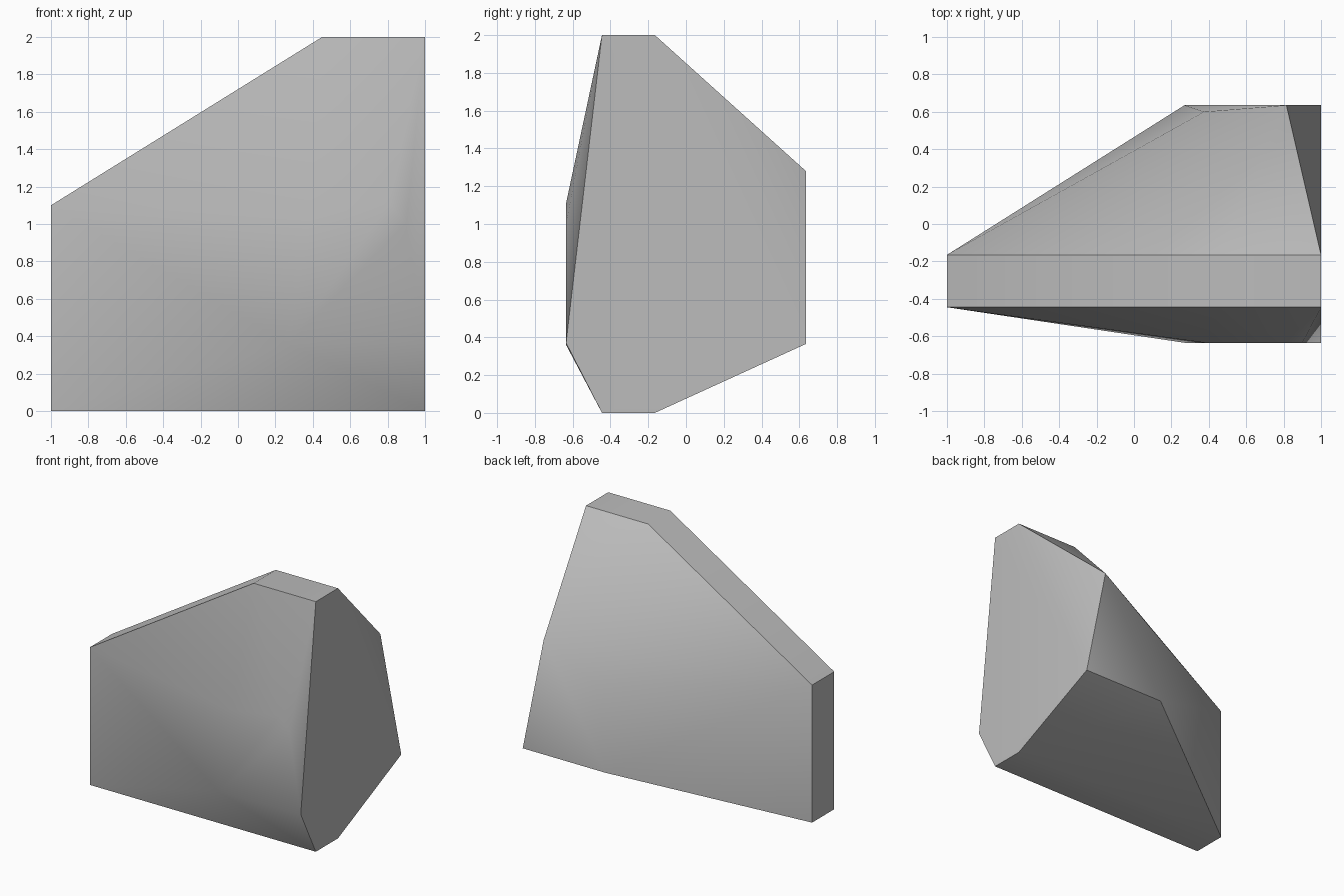
import bpy
import bmesh
import math

default_cube = bpy.data.objects.get("Cube")
if default_cube:
    bpy.data.objects.remove(default_cube, do_unlink=True)

# Single stone colour
stone_grey = bpy.data.materials.new("stone_grey")
stone_grey.use_nodes = True
colour = (0.5, 0.5, 0.5, 1)
stone_grey.diffuse_color = colour
stone_grey.node_tree.nodes["Principled BSDF"].inputs["Base Color"].default_value = colour

# Outline of the upright slab in x and z, and the depths of its two sides
slab_outline = [(-1, 0), (1, 0), (1, 2), (0.45, 2), (-1, 1.1)]
slab_front, slab_back = -0.445, -0.165

# Corners of the bulging front and back, in x, y and z
bulge = 0.635
front_corners = [(0.27, -bulge, 0.36), (1, -bulge, 0.37), (0.9, -bulge, 1.0),
                 (0.81, -bulge, 1.11), (0.38, -bulge, 1.04)]
back_corners = [(0.27, bulge, 0.365), (1, bulge, 0.365),
                (0.815, bulge, 1.28), (0.375, 0.6, 1.02)]

# Wrap all corners in a faceted boulder
bm = bmesh.new()
for x, z in slab_outline:
    for y in (slab_front, slab_back):
        bm.verts.new((x, y, z))
for corner in front_corners + back_corners:
    bm.verts.new(corner)
bmesh.ops.convex_hull(bm, input=bm.verts[:])
bmesh.ops.dissolve_limit(bm, angle_limit=math.radians(0.5),
                         verts=bm.verts[:], edges=bm.edges[:])
bmesh.ops.recalc_face_normals(bm, faces=bm.faces[:])

mesh = bpy.data.meshes.new("boulder")
bm.to_mesh(mesh)
bm.free()
mesh.materials.append(stone_grey)
boulder = bpy.data.objects.new("boulder", mesh)
bpy.context.collection.objects.link(boulder)

# Soften shallow ridges, keep steep edges crisp
bpy.ops.object.select_all(action="DESELECT")
boulder.select_set(True)
bpy.context.view_layer.objects.active = boulder
bpy.ops.object.shade_smooth_by_angle(angle=math.radians(40))
